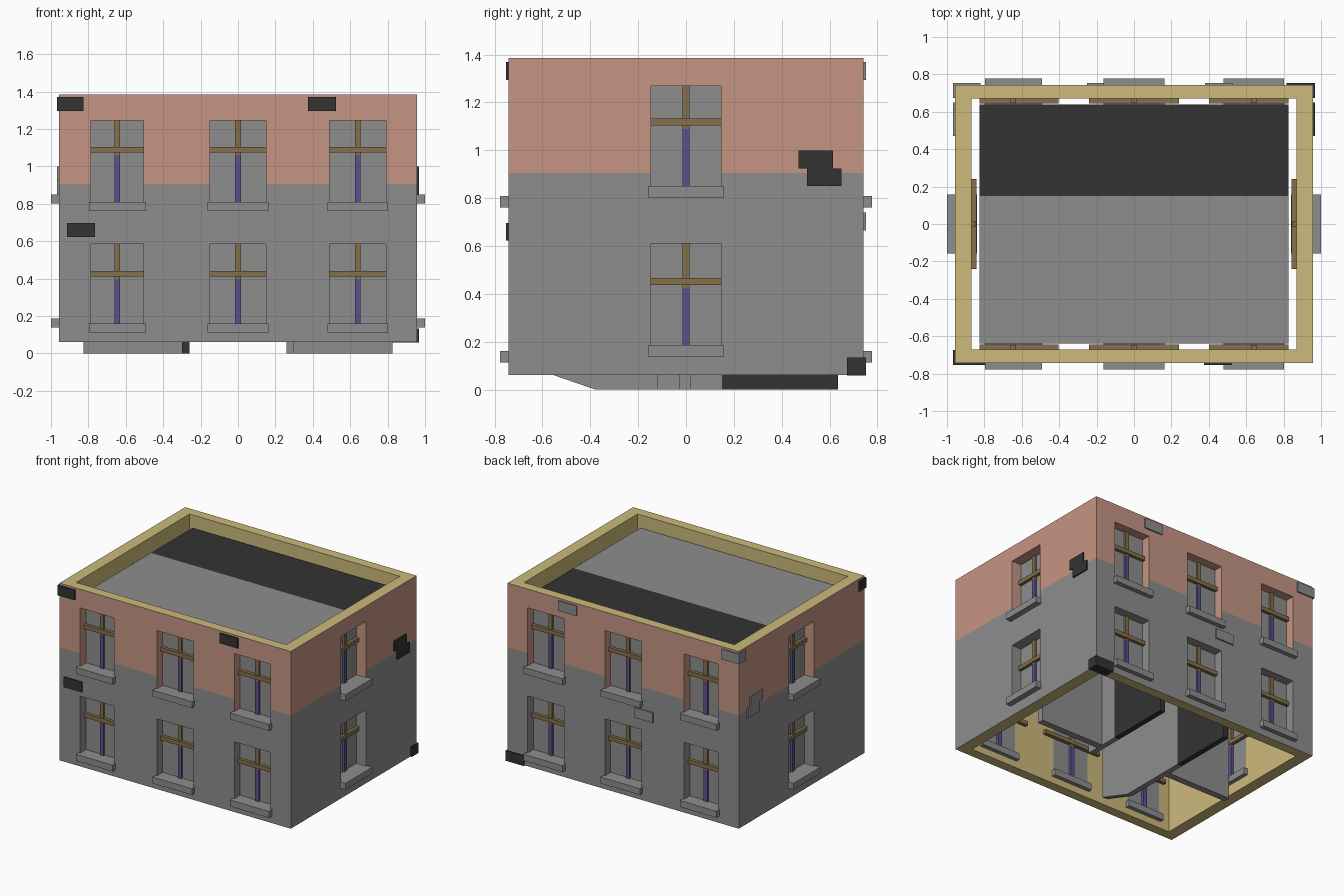
import bpy, bmesh
from mathutils import Vector

if "Cube" in bpy.data.objects:
    bpy.data.objects.remove(bpy.data.objects["Cube"])


def material(name, rgb):
    m = bpy.data.materials.new(name)
    m.diffuse_color = (*rgb, 1)
    m.use_nodes = True
    m.node_tree.nodes["Principled BSDF"].inputs["Base Color"].default_value = m.diffuse_color
    return m


GREY = material("concrete_grey", (0.27, 0.27, 0.27))
PINK = material("brick_pink", (0.56, 0.30, 0.23))
TAN = material("plaster_tan", (0.61, 0.49, 0.20))
DARK = material("charcoal", (0.033, 0.033, 0.033))
BROWN = material("wood_brown", (0.24, 0.16, 0.07))
PURPLE = material("purple", (0.11, 0.08, 0.27))

OX, OY, IX, IY = 0.957, 0.743, 0.87, 0.67     # outer and inner wall half sizes
Z0, ZP, Z1 = 0.06, 0.905, 1.385               # wall foot, paint line, wall top


def add_box(bm, lo, hi):
    vs = bmesh.ops.create_cube(bm, size=1)["verts"]
    for v in vs:
        v.co = Vector([lo[i] if v.co[i] < 0 else hi[i] for i in range(3)])


def finish(name, bm, *mats):
    me = bpy.data.meshes.new(name)
    bm.to_mesh(me)
    bm.free()
    for m in mats:
        me.materials.append(m)
    ob = bpy.data.objects.new(name, me)
    bpy.context.collection.objects.link(ob)
    return ob


def box(name, lo, hi, mat):
    bm = bmesh.new()
    add_box(bm, lo, hi)
    return finish(name, bm, mat)


def on_wall(side, u0, u1, d0, d1, z0, z1):
    """Box corners on a wall: u along the wall, d outward from the centre."""
    s = 1 if side in ("back", "right") else -1
    a, b = sorted((s * d0, s * d1))
    if side in ("front", "back"):
        return (u0, a, z0), (u1, b, z1)
    return (a, u0, z0), (b, u1, z1)


# Window list: side, centre, half width, sill top, head, inner wall, outer wall
windows = []
for side in ("front", "back"):
    for c, hw in ((-0.645, 0.14), (0, 0.15), (0.64, 0.15)):
        for zb, zt in ((0.16, 0.585), (0.81, 1.245)):
            windows.append((side, c, hw, zb, zt, IY, OY))
for side in ("left", "right"):
    for zb, zt in ((0.187, 0.61), (0.85, 1.27)):
        windows.append((side, 0, 0.147, zb, zt, IX, OX))

# Wall shell: rectangular tube with an edge loop at the paint line
bm = bmesh.new()
corners = ((-1, -1), (1, -1), (1, 1), (-1, 1))
rings = []
for x, y, z in ((OX, OY, Z0), (OX, OY, ZP), (OX, OY, Z1), (IX, IY, Z1), (IX, IY, Z0)):
    rings.append([bm.verts.new((x * a, y * b, z)) for a, b in corners])
for r, ring in enumerate(rings):
    nxt = rings[(r + 1) % len(rings)]
    for i in range(4):
        j = (i + 1) % 4
        bm.faces.new((ring[i], ring[j], nxt[j], nxt[i]))
bmesh.ops.recalc_face_normals(bm, faces=bm.faces)
walls = finish("walls", bm, GREY, PINK, TAN)

# Cut the window openings
bm = bmesh.new()
for side, c, hw, zb, zt, di, do in windows:
    add_box(bm, *on_wall(side, c - hw, c + hw, di - 0.05, do + 0.05, zb, zt))
cutter = finish("window_cutter", bm, GREY)
cutter.hide_render = True
mod = walls.modifiers.new("openings", "BOOLEAN")
mod.operation, mod.solver, mod.object = "DIFFERENCE", "EXACT", cutter
dg = bpy.context.evaluated_depsgraph_get()
cut = bpy.data.meshes.new_from_object(walls.evaluated_get(dg))
walls.modifiers.clear()
walls.data = cut
bpy.data.objects.remove(cutter)

# Paint: tan rims and inside, grey below and pink above the paint line
cut.materials.clear()
for m in (GREY, PINK, TAN):
    cut.materials.append(m)
for p in cut.polygons:
    x, y, z = p.center
    rim = abs(p.normal.z) > 0.9 and (z < Z0 + 0.01 or z > Z1 - 0.01)
    inside = abs(x) < IX + 0.002 and abs(y) < IY + 0.002
    p.material_index = 2 if rim or inside else int(z > ZP)

# Window parts: pane, sill, cross bar, two-colour mullion
for side, c, hw, zb, zt, di, do in windows:
    tag = side + "_window_"
    bar = zb + 0.59 * (zt - zb) if zb < 0.5 else zb + 0.605 * (zt - zb)
    mid = bar - 0.015
    box(tag + "pane", *on_wall(side, c - hw, c + hw, di, di + 0.006, zb, zt), GREY)
    box(tag + "sill", *on_wall(side, c - hw - 0.012, c + hw + 0.012, di - 0.03,
                               do + (0.034 if do == OY else 0.043), zb - 0.048, zb), GREY)
    box(tag + "cross_bar", *on_wall(side, c - 0.24 if abs(c) < 0.1 else max(c - 0.24, -0.825),
                                    c + 0.24 if abs(c) < 0.1 else min(c + 0.24, 0.825),
                                    di - 0.027, di + 0.03, bar, bar + 0.03), BROWN)
    box(tag + "lower_mullion", *on_wall(side, c - 0.015, c + 0.015, di - 0.022, di + 0.02,
                                        zb, mid), PURPLE)
    box(tag + "upper_mullion", *on_wall(side, c - 0.015, c + 0.015, di - 0.022, di + 0.02,
                                        mid, zt), BROWN)


def inner_part(name, lo, hi, broken=False):
    """Inner slab or partition, charcoal behind y = 0.15."""
    bm = bmesh.new()
    add_box(bm, lo, hi)
    for y in (0.15, -0.38) if broken else (0.15,):
        bmesh.ops.bisect_plane(bm, geom=bm.verts[:] + bm.edges[:] + bm.faces[:],
                               plane_co=(0, y, 0), plane_no=(0, 1, 0))
    for v in bm.verts:                        # broken lower front corner
        if broken and v.co.y < -0.6 and v.co.z < 0.01:
            v.co.z = 0.09
    for f in bm.faces:
        f.material_index = int(f.calc_center_median().y > 0.15)
    finish(name, bm, GREY, DARK)


# Inner structure: roof slab, middle floor, partitions reaching the ground
inner_part("roof_slab", (-0.825, -0.64, 1.265), (0.825, 0.64, 1.305))
inner_part("middle_floor", (-0.825, -0.64, 0.63), (0.825, 0.64, 0.67))
inner_part("left_partition", (-0.30, -0.64, 0), (-0.26, 0.635, 1.27), broken=True)
inner_part("right_partition", (0.26, -0.12, 0), (0.30, 0.635, 1.27))
inner_part("left_cross_wall", (-0.825, -0.03, 0), (-0.30, 0.02, 1.27))
inner_part("right_cross_wall", (0.30, -0.03, 0), (0.825, -0.03 + 0.05, 1.27))

# Exposed bricks, slightly proud of the walls
P = 0.01
bricks = [("front", 0.375, 0.525, 1.295, DARK), ("front", -0.915, -0.765, 0.622, DARK),
          ("back", 0.38, 0.53, 1.295, GREY), ("back", -0.25, -0.10, 0.665, GREY)]
for side, m in (("left", GREY), ("right", DARK)):
    bricks += [(side, 0.47, 0.615, 0.925, m), (side, 0.505, 0.65, 0.85, m)]
for side, u0, u1, z, m in bricks:
    d = OY if side in ("front", "back") else OX
    box(side + "_brick", *on_wall(side, u0, u1, d - 0.03, d + P, z, z + 0.075), m)

# Corner bricks wrapping round the wall edges
e, w = OX + P, OY + P
box("front_corner_brick", (-e, -w, 1.295), (-0.825, -OY + 0.07, 1.37), DARK)
box("back_corner_brick", (-e, OY - 0.07, 1.295), (-0.82, w, 1.37), GREY)
box("foot_corner_brick", (0.815, OY - 0.07, Z0 - 0.002), (e, w, 0.133), DARK)
